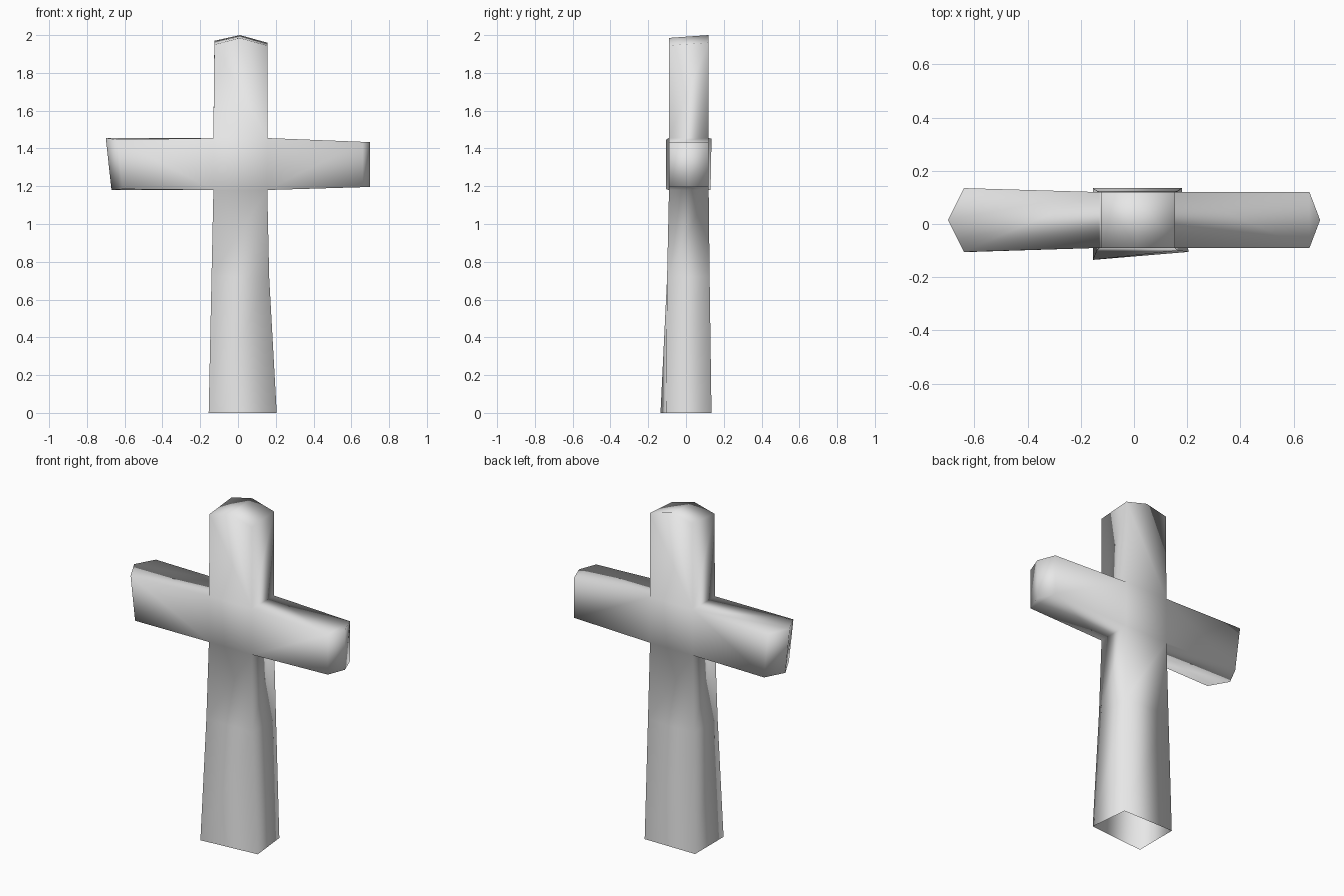
import bpy
import bmesh

cube = bpy.data.objects.get("Cube")
if cube:
    bpy.data.objects.remove(cube, do_unlink=True)

stone = bpy.data.materials.new("plain_grey")
stone.use_nodes = True
grey = (0.8, 0.8, 0.8, 1.0)
stone.diffuse_color = grey
stone.node_tree.nodes["Principled BSDF"].inputs["Base Color"].default_value = grey

bm = bmesh.new()


def verts(points):
    return [bm.verts.new(p) for p in points]


def post_ring(left, right, front, back, z):
    """Four corners: front left, front right, back right, back left."""
    return verts([(left, front, z), (right, front, z), (right, back, z), (left, back, z)])


def loft(lower, upper, sides=(0, 1, 2, 3)):
    for i in sides:
        j = (i + 1) % 4
        bm.faces.new((lower[i], lower[j], upper[j], upper[i]))


def gabled_end(root, tip_points, ridge_points):
    """Extend a four-sided limb and close it with a ridge over sides 0 and 2."""
    a, b, c, d = verts(tip_points)
    r0, r1 = verts(ridge_points)
    loft(root, (a, b, c, d), (1, 3))
    bm.faces.new((root[0], root[1], b, r0, a))
    bm.faces.new((root[2], root[3], d, r1, c))
    bm.faces.new((b, c, r1, r0))
    bm.faces.new((d, a, r0, r1))


# Flared post, open underneath, with a slightly skewed foot
foot = verts([(-0.155, -0.135, 0), (0.205, -0.105, 0), (0.18, 0.135, 0), (-0.155, 0.135, 0)])
shin = post_ring(-0.14, 0.165, -0.10, 0.125, 0.72)
under = post_ring(-0.13, 0.155, -0.09, 0.12, 1.18)
over = post_ring(-0.13, 0.155, -0.09, 0.12, 1.455)
loft(foot, shin)
loft(shin, under)
loft(under, over, (0, 2))

# Head with a pitched top
gabled_end(over,
           [(-0.125, -0.09, 1.95), (0.155, -0.09, 1.945), (0.155, 0.12, 1.96), (-0.125, 0.12, 1.97)],
           [(0.01, -0.09, 1.985), (0.01, 0.12, 2.0)])

# Arm on the +x side
gabled_end([over[1], over[2], under[2], under[1]],
           [(0.66, -0.09, 1.435), (0.66, 0.12, 1.435), (0.66, 0.12, 1.195), (0.66, -0.09, 1.195)],
           [(0.70, 0.015, 1.435), (0.70, 0.015, 1.195)])

# Arm on the -x side, wider and slanted at the tip
gabled_end([over[0], over[3], under[3], under[0]],
           [(-0.64, -0.105, 1.447), (-0.64, 0.135, 1.452), (-0.61, 0.13, 1.18), (-0.61, -0.105, 1.185)],
           [(-0.70, 0.015, 1.455), (-0.67, 0.015, 1.18)])

bmesh.ops.recalc_face_normals(bm, faces=bm.faces[:])
for face in bm.faces:
    face.smooth = True

mesh = bpy.data.meshes.new("cross")
bm.to_mesh(mesh)
bm.free()
mesh.materials.append(stone)
bpy.context.collection.objects.link(bpy.data.objects.new("cross", mesh))
